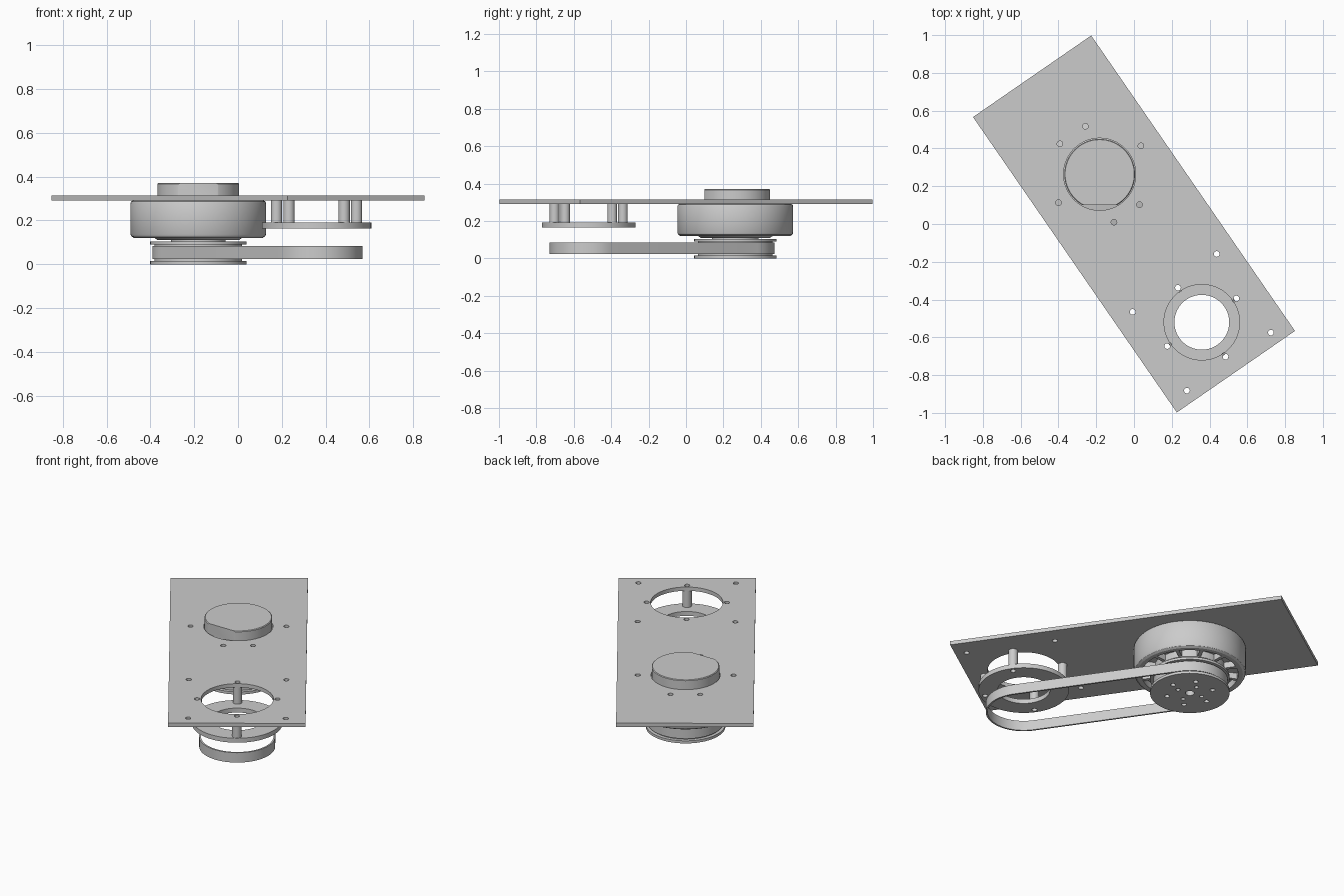
import bpy, bmesh
from math import pi, cos, sin, radians
from mathutils import Matrix, Vector

cube = bpy.data.objects.get("Cube")
if cube:
    bpy.data.objects.remove(cube, do_unlink=True)

grey = bpy.data.materials.new("plain grey")
grey.use_nodes = True
grey.diffuse_color = (0.6, 0.6, 0.6, 1)
grey.node_tree.nodes["Principled BSDF"].inputs["Base Color"].default_value = (0.6, 0.6, 0.6, 1)

# Parts are laid out along x, then turned to the diagonal
TURN = Matrix.Rotation(radians(-55.4), 4, 'Z')
MOTOR = (-0.32, 0)
IDLER = (0.632, 0)
BOLT = 0.015


def finish(name, bm):
    bmesh.ops.remove_doubles(bm, verts=bm.verts, dist=1e-5)
    bmesh.ops.recalc_face_normals(bm, faces=bm.faces)
    mesh = bpy.data.meshes.new(name)
    bm.to_mesh(mesh)
    bm.free()
    mesh.materials.append(grey)
    ob = bpy.data.objects.new(name, mesh)
    bpy.context.collection.objects.link(ob)
    return ob


def lathe(name, centre, profile, steps=72, closed=False):
    bm = bmesh.new()
    points = profile + profile[:1] if closed else profile
    verts = [bm.verts.new((r, 0, z)) for r, z in points]
    edges = [bm.edges.new(pair) for pair in zip(verts, verts[1:])]
    bmesh.ops.spin(bm, geom=verts + edges, cent=(0, 0, 0), axis=(0, 0, 1),
                   angle=2 * pi, steps=steps)
    bmesh.ops.translate(bm, verts=bm.verts, vec=(*centre, 0))
    return finish(name, bm)


def tube(name, centre, inner, outer, low, high, steps=72):
    return lathe(name, centre, [(inner, low), (outer, low), (outer, high), (inner, high)],
                 steps, closed=True)


def box(name, centre, size, angle=0):
    bm = bmesh.new()
    bmesh.ops.create_cube(bm, size=1, matrix=Matrix.Translation(centre)
                          @ Matrix.Rotation(angle, 4, 'Z')
                          @ Matrix.Diagonal((*size, 1)))
    return finish(name, bm)


def polar(centre, radius, angle):
    return centre[0] + radius * cos(angle), centre[1] + radius * sin(angle)


def cut(target, cutters):
    for cutter in cutters:
        mod = target.modifiers.new("cut", 'BOOLEAN')
        mod.operation = 'DIFFERENCE'
        mod.solver = 'EXACT'
        mod.object = cutter
    bpy.context.view_layer.update()
    graph = bpy.context.evaluated_depsgraph_get()
    mesh = bpy.data.meshes.new_from_object(target.evaluated_get(graph))
    target.modifiers.clear()
    target.data = mesh
    for cutter in cutters:
        bpy.data.objects.remove(cutter, do_unlink=True)


def drill(spot, radius, low, high, steps=20):
    return lathe("drill", spot, [(0, low), (radius, low), (radius, high), (0, high)], steps)


parts = []
post_spots = [polar(IDLER, 0.222, k * pi / 2) for k in range(4)]
corner_spots = [(IDLER[0] + i * 0.253, j * 0.27) for i in (-1, 1) for j in (-1, 1)]
motor_spots = [polar(MOTOR, 0.265, radians(a)) for a in (90, 162, 198, 270, 342, 18)]

# Mounting plate with its openings
plate = box("mounting_plate", (0, 0, 0.303), (1.9, 0.76, 0.023))
cut(plate, [drill(s, BOLT, 0.2, 0.4) for s in post_spots + corner_spots + motor_spots]
    + [drill(MOTOR, 0.191, 0.2, 0.4, 72), drill(IDLER, 0.2, 0.2, 0.4, 72)])
parts.append(plate)

# Motor body with a rounded rim and a recessed vent channel below
parts.append(lathe("motor_body", MOTOR, [
    (0, 0.291), (0.298, 0.291), (0.306, 0.287), (0.31, 0.279), (0.31, 0.137),
    (0.305, 0.127), (0.293, 0.12), (0.268, 0.12), (0.268, 0.16), (0.2, 0.16),
    (0.2, 0.12), (0.185, 0.11), (0.125, 0.11), (0.125, 0.1), (0, 0.1)]))
for k in range(12):
    a = k * pi / 6
    parts.append(box("vent_spoke", (*polar(MOTOR, 0.234, a), 0.142), (0.072, 0.02, 0.036), a))

# Top cap with one flat side
cap = lathe("motor_cap", MOTOR, [(0, 0.285), (0.187, 0.285), (0.187, 0.367),
                                 (0.183, 0.371), (0, 0.371)])
side = radians(-34.6)
cut(cap, [box("slicer", (*polar(MOTOR, 0.264, side), 0.35), (0.2, 0.4, 0.2), side)])
parts.append(cap)

# Flanged drive pulley with bolt holes in its lower face
pulley = lathe("drive_pulley", MOTOR, [
    (0, 0), (0.22, 0), (0.22, 0.016), (0.2, 0.016), (0.2, 0.09),
    (0.22, 0.09), (0.22, 0.105), (0, 0.105)])
holes = [drill(polar(MOTOR, 0.13, k * pi / 3), 0.014, -0.1, 0.04) for k in range(6)]
holes += [drill(polar(MOTOR, 0.075, (k + 0.5) * pi / 2), 0.012, -0.1, 0.04) for k in range(4)]
cut(pulley, holes + [drill(MOTOR, 0.025, -0.1, 0.04)])
parts.append(pulley)

# Belt loop
bm = bmesh.new()
rings = []
for radius, z in ((0.2, 0.024), (0.21, 0.024), (0.21, 0.084), (0.2, 0.084)):
    ring = []
    for centre, start in ((IDLER, -pi / 2), (MOTOR, pi / 2)):
        ring += [bm.verts.new((*polar(centre, radius, start + pi * k / 36), z))
                 for k in range(37)]
    rings.append(ring)
for a, b in zip(rings, rings[1:] + rings[:1]):
    for i in range(len(a)):
        j = (i + 1) % len(a)
        bm.faces.new((a[i], a[j], b[j], b[i]))
parts.append(finish("drive_belt", bm))

# Bearing ring hung on four hollow posts
ring = tube("bearing_ring", IDLER, 0.145, 0.25, 0.164, 0.191)
cut(ring, [drill(s, BOLT, 0.1, 0.25) for s in post_spots])
parts.append(ring)
for spot in post_spots:
    parts.append(tube("spacer_post", spot, BOLT, 0.026, 0.191, 0.2915, 24))

# Turn to the diagonal and shade
bpy.ops.object.select_all(action='DESELECT')
for ob in parts:
    ob.data.transform(TURN)
    ob.select_set(True)
bpy.context.view_layer.objects.active = plate
bpy.ops.object.shade_smooth_by_angle(angle=radians(30))
